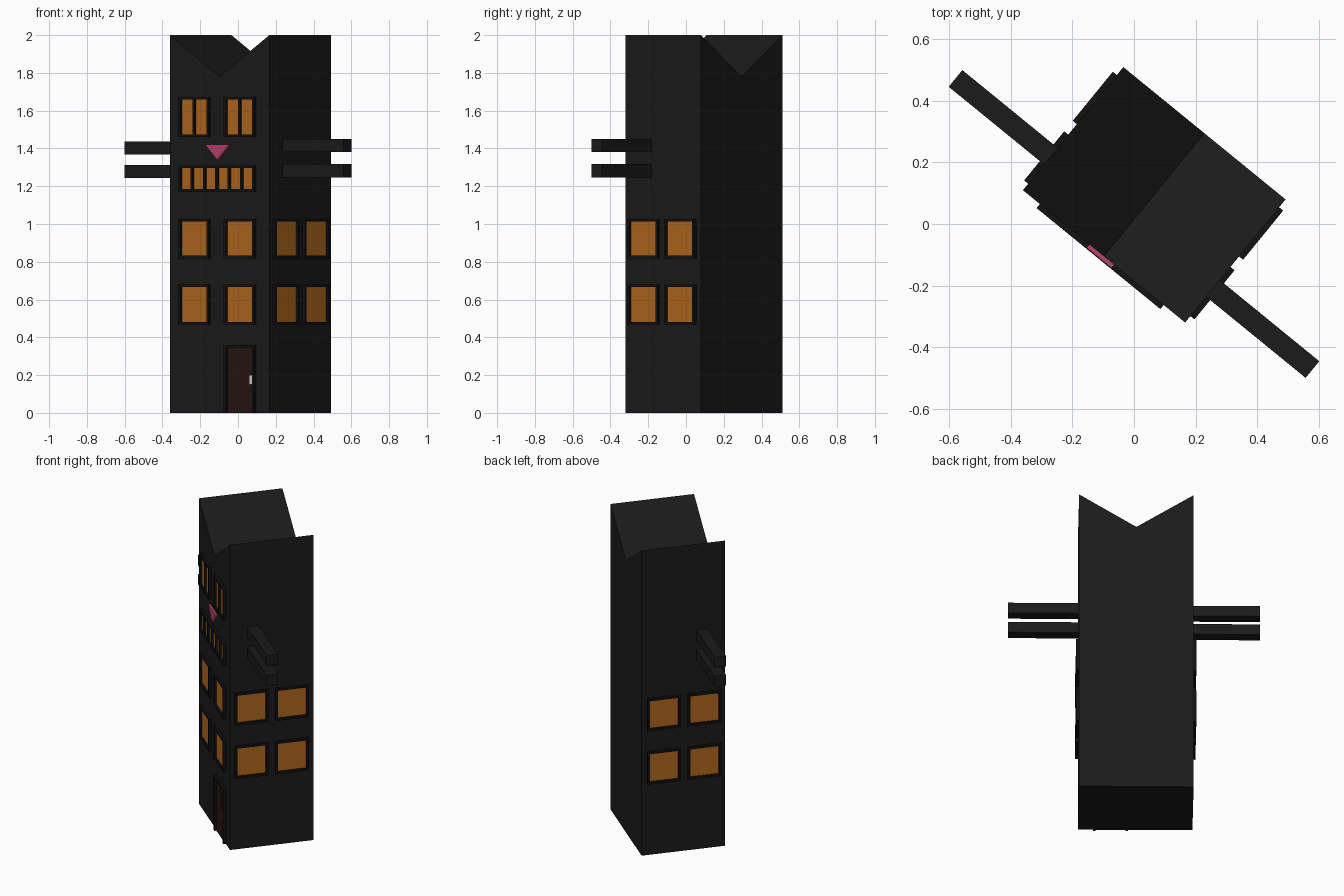
import bpy, bmesh, math
from mathutils import Matrix, Vector

if "Cube" in bpy.data.objects:
    bpy.data.objects.remove(bpy.data.objects["Cube"])

# The tower is laid out square (u across, v deep, z up), then turned about z
TURN = Matrix.Rotation(math.radians(-39.2), 4, 'Z')
U0, U1, V0, V1 = -0.349, 0.331, -0.143, 0.373
OUT = 0.017      # how far frames stand out
BAR = 0.014      # frame bar width


def material(name, r, g, b):
    m = bpy.data.materials.new(name)
    m.diffuse_color = (r, g, b, 1)
    m.use_nodes = True
    m.node_tree.nodes["Principled BSDF"].inputs["Base Color"].default_value = m.diffuse_color
    return m


BLACK = material("black_wall", 0.011, 0.011, 0.011)
TRIM = material("black_trim", 0.006, 0.006, 0.006)
GLOW = material("orange_glow", 0.45, 0.14, 0.012)
PINK = material("pink", 0.47, 0.055, 0.15)
WOOD = material("dark_wood", 0.020, 0.007, 0.006)
METAL = material("pale_metal", 0.6, 0.6, 0.6)


def finish(bm, name, mat, place=Matrix()):
    bmesh.ops.transform(bm, matrix=TURN @ place, verts=bm.verts)
    bmesh.ops.recalc_face_normals(bm, faces=bm.faces)
    me = bpy.data.meshes.new(name)
    bm.to_mesh(me)
    bm.free()
    me.materials.append(mat)
    ob = bpy.data.objects.new(name, me)
    bpy.context.collection.objects.link(ob)
    return ob


def add_box(bm, lo, hi):
    lo, hi = Vector(lo), Vector(hi)
    size = hi - lo
    m = Matrix.Translation((lo + hi) / 2) @ Matrix.Diagonal((*size, 1))
    bmesh.ops.create_cube(bm, size=1, matrix=m)


def boxes(name, mat, items, place=Matrix()):
    bm = bmesh.new()
    for lo, hi in items:
        add_box(bm, lo, hi)
    return finish(bm, name, mat, place)


def prism(name, mat, profile, v0, v1):
    bm = bmesh.new()
    face = bm.faces.new([bm.verts.new((u, v0, z)) for u, z in profile])
    new = bmesh.ops.extrude_face_region(bm, geom=[face])["geom"]
    vs = [g for g in new if isinstance(g, bmesh.types.BMVert)]
    bmesh.ops.translate(bm, verts=vs, vec=(0, v1 - v0, 0))
    return finish(bm, name, mat)


def window(name, a0, a1, z0, z1, panes=1, place=Matrix(), pane_mat=GLOW, sill=True):
    """Frame on a wall at local y = 0 facing -y, with recessed panes."""
    bars = [((a0, -OUT, z1 - BAR), (a1, 0.005, z1))]
    if sill:
        bars.append(((a0, -OUT, z0), (a1, 0.005, z0 + BAR)))
    low, top = (z0 + BAR if sill else z0), z1 - BAR
    step = (a1 - a0 - BAR) / panes
    for i in range(panes + 1):
        a = a0 + i * step
        bars.append(((a, -OUT, low), (a + BAR, 0.005, top)))
    boxes(name + "_frame", TRIM, bars, place)
    glass = []
    for i in range(panes):
        a = a0 + i * step + BAR
        glass.append(((a, -0.004, low), (a + step - BAR, 0.004, top)))
    boxes(name + "_pane", pane_mat, glass, place)


# Tower with a V notch forming two ears
mid = (U0 + U1) / 2
prism("tower", BLACK, [(U0, 0), (U1, 0), (U1, 2), (mid, 1.78), (U0, 2)], V0, V1)

# Front wall
front = Matrix.Translation((0, V0, 0))
COLS = [("left", -0.278, -0.070), ("right", 0.033, 0.241)]
ROWS = [("lower", 0.468, 0.680), ("upper", 0.818, 1.027)]
for col, a0, a1 in COLS:
    for row, z0, z1 in ROWS:
        window(f"front_{row}_{col}", a0, a1, z0, z1, place=front)
    window(f"eye_{col}", a0, a1, 1.46, 1.672, panes=2, place=front)
window("teeth", -0.278, 0.241, 1.17, 1.31, panes=6, place=front)
window("door", 0.033, 0.241, 0, 0.36, place=front, pane_mat=WOOD, sill=False)
boxes("door_handle", METAL, [((0.203, -0.014, 0.15), (0.223, 0, 0.20))], front)
prism("nose", PINK, [(-0.098, 1.42), (0.068, 1.42), (-0.015, 1.34)], V0 - 0.014, V0 + 0.005)

# Side walls: two by two windows each
right = Matrix.Translation((U1, 0, 0)) @ Matrix.Rotation(math.radians(90), 4, 'Z')
left = Matrix.Translation((U0, 0, 0)) @ Matrix.Rotation(math.radians(-90), 4, 'Z')
for side, place, s in (("right_side", right, 1), ("left_side", left, -1)):
    for col, v0, v1 in (("front", -0.116, 0.090), ("back", 0.134, 0.340)):
        a0, a1 = sorted((s * v0, s * v1))
        for row, z0, z1 in ROWS:
            window(f"{side}_{row}_{col}", a0, a1, z0, z1, place=place)

# Whiskers
for name, u0, u1, z0, z1 in (
        ("whisker_right_upper", 0.31, 0.748, 1.38, 1.449),
        ("whisker_right_lower", 0.31, 0.748, 1.247, 1.318),
        ("whisker_left_upper", -0.748, -0.33, 1.368, 1.437),
        ("whisker_left_lower", -0.748, -0.33, 1.243, 1.312)):
    boxes(name, BLACK, [((u0, -0.035, z0), (u1, 0.035, z1))])
